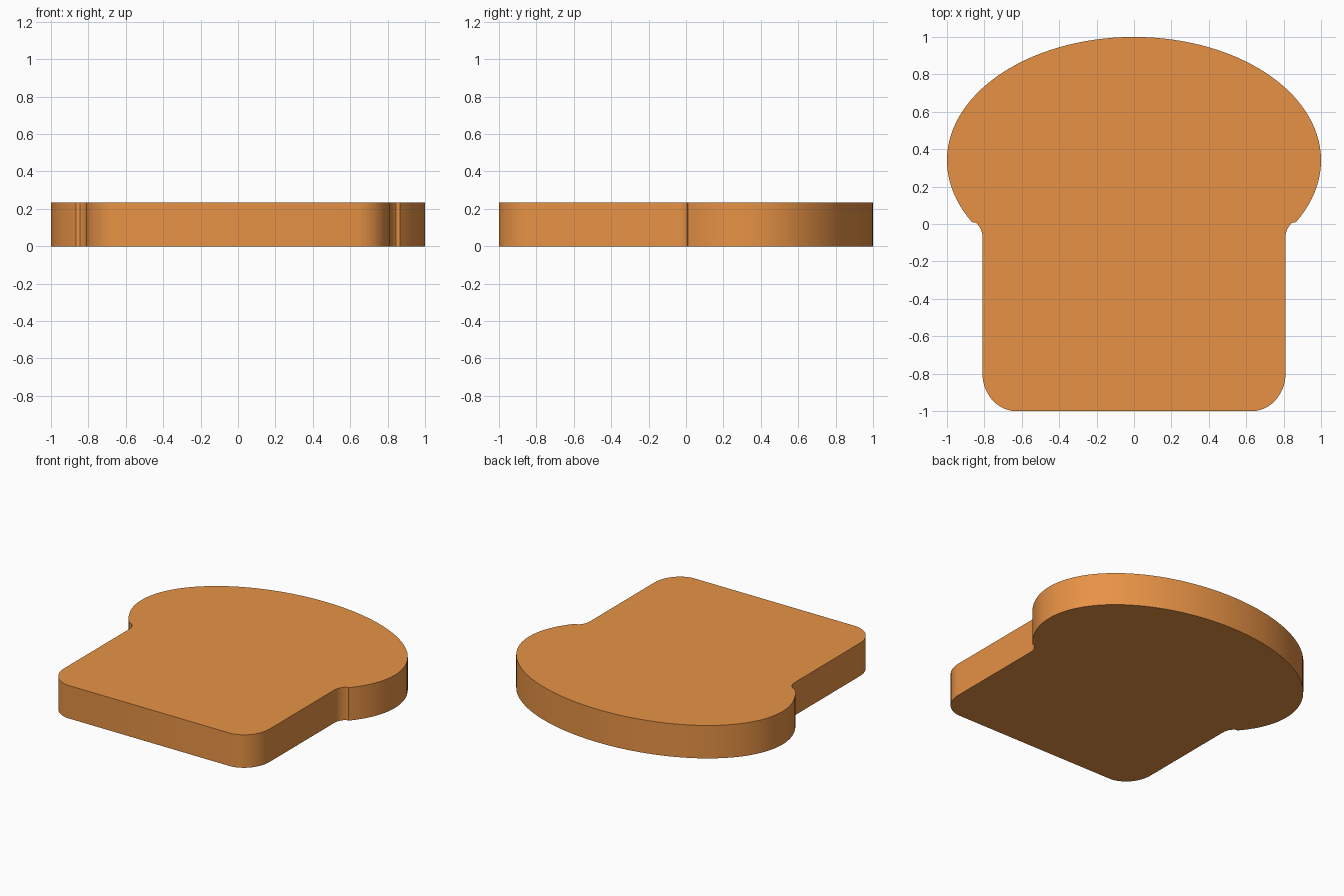
import bpy, bmesh
from math import sin, cos, radians

if "Cube" in bpy.data.objects:
    bpy.data.objects.remove(bpy.data.objects["Cube"])

HEIGHT = 0.235


def arc(cx, cy, rx, ry, start, end, steps):
    """Points along an elliptical arc, angles in degrees."""
    angles = [radians(start + (end - start) * i / steps) for i in range(steps + 1)]
    return [(cx + rx * cos(a), cy + ry * sin(a)) for a in angles]


# Right half of the outline, from the crown down to the base
half = arc(0, 0.34, 1.0, 0.66, 90, -30, 40)        # domed top
half += arc(0.91, -0.07, 0.10, 0.10, 130, 180, 6)  # concave neck
half += arc(0.63, -0.80, 0.18, 0.20, 0, -80, 12)   # rounded bottom corner
half += [(0.65, -1.0)]                             # flat base end

# Mirror it and extrude into a slab
outline = half + [(-x, y) for x, y in reversed(half[1:])]
bm = bmesh.new()
face = bm.faces.new([bm.verts.new((x, y, 0)) for x, y in outline])
top = bmesh.ops.extrude_face_region(bm, geom=[face], use_keep_orig=True)["geom"]
bmesh.ops.translate(bm, vec=(0, 0, HEIGHT),
                    verts=[v for v in top if isinstance(v, bmesh.types.BMVert)])
bmesh.ops.recalc_face_normals(bm, faces=bm.faces)

mesh = bpy.data.meshes.new("bread_slice")
bm.to_mesh(mesh)
bm.free()
bread = bpy.data.objects.new("bread_slice", mesh)
bpy.context.collection.objects.link(bread)

# Toasted crust colour
crust = bpy.data.materials.new("crust")
crust.diffuse_color = (0.80, 0.29, 0.06, 1)
crust.use_nodes = True
crust.node_tree.nodes["Principled BSDF"].inputs["Base Color"].default_value = crust.diffuse_color
mesh.materials.append(crust)

# Smooth sides, sharp rims
bpy.context.view_layer.objects.active = bread
bread.select_set(True)
bpy.ops.object.shade_smooth_by_angle(angle=radians(30))
